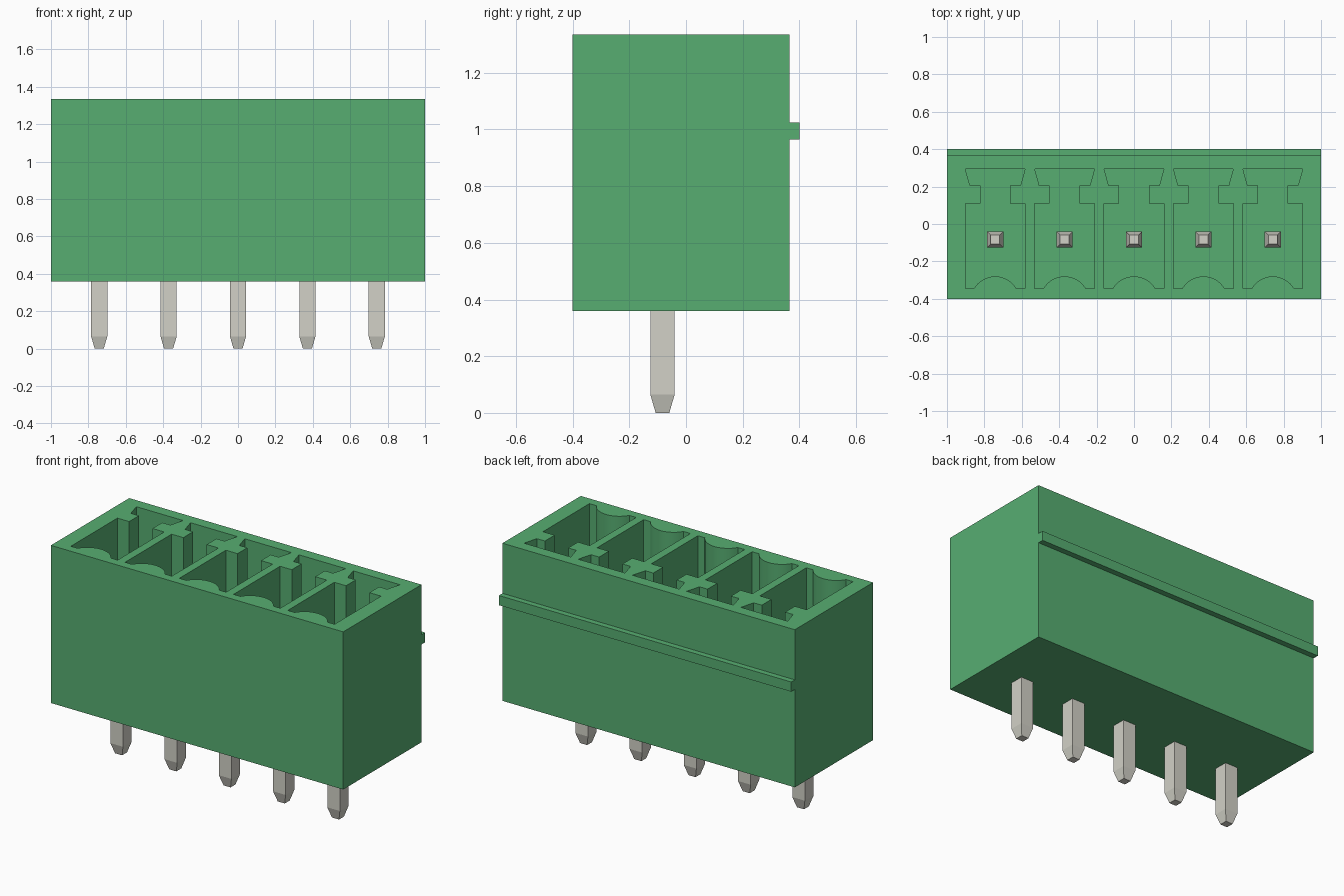
import bpy
import bmesh
import math

cube = bpy.data.objects.get("Cube")
if cube:
    bpy.data.objects.remove(cube, do_unlink=True)

PITCH = 0.371
CENTRES = [PITCH * (i - 2) for i in range(5)]
BASE, TOP, FLOOR = 0.36, 1.335, 0.53
PIN_Y, PIN_TOP = -0.083, 1.12


def material(name, colour):
    mat = bpy.data.materials.new(name)
    mat.use_nodes = True
    mat.diffuse_color = colour
    bsdf = next(n for n in mat.node_tree.nodes if n.type == 'BSDF_PRINCIPLED')
    bsdf.inputs["Base Color"].default_value = colour
    return mat


green = material("green plastic", (0.095, 0.42, 0.167, 1))
metal = material("tinned metal", (0.645, 0.638, 0.572, 1))


def loft(bm, rings):
    """Skin a stack of closed rings and cap both ends."""
    loops = [[bm.verts.new(p) for p in ring] for ring in rings]
    n = len(loops[0])
    for a, b in zip(loops, loops[1:]):
        for i in range(n):
            j = (i + 1) % n
            bm.faces.new((a[i], a[j], b[j], b[i]))
    bm.faces.new(loops[0][::-1])
    bm.faces.new(loops[-1])


def prism(bm, outline, z0, z1):
    loft(bm, [[(x, y, z) for x, y in outline] for z in (z0, z1)])


def finish(name, bm, mat):
    bmesh.ops.recalc_face_normals(bm, faces=bm.faces)
    mesh = bpy.data.meshes.new(name)
    bm.to_mesh(mesh)
    bm.free()
    mesh.materials.append(mat)
    obj = bpy.data.objects.new(name, mesh)
    bpy.context.collection.objects.link(obj)
    return obj


def activate(obj):
    bpy.ops.object.select_all(action='DESELECT')
    obj.select_set(True)
    bpy.context.view_layer.objects.active = obj


# Housing: side profile with the rear rib, extruded along x
profile = [(-0.4, BASE), (0.365, BASE), (0.365, 0.965), (0.4, 0.965),
           (0.4, 1.025), (0.365, 1.025), (0.365, TOP), (-0.4, TOP)]
bm = bmesh.new()
loft(bm, [[(x, y, z) for y, z in profile] for x in (-1, 1)])
housing = finish("housing", bm, green)

# Socket outline: right half, mirrored, with a rounded key at the front
right = [(0.16, -0.345), (0.16, 0.11), (0.08, 0.11), (0.08, 0.205),
         (0.135, 0.205), (0.16, 0.295)]
left = [(-x, y) for x, y in reversed(right)]
key = []
for i in range(17):
    a = math.radians(-59.6 + 119.2 * i / 16)
    key.append((0.131 * math.sin(a), -0.411 + 0.131 * math.cos(a)))
outline = right + left + key

# Cut the five sockets
bm = bmesh.new()
for cx in CENTRES:
    prism(bm, [(x + cx, y) for x, y in outline], FLOOR, TOP + 0.1)
cutter = finish("socket_cutter", bm, green)
cutter.hide_render = True
activate(housing)
mod = housing.modifiers.new("sockets", 'BOOLEAN')
mod.operation = 'DIFFERENCE'
mod.solver = 'EXACT'
mod.object = cutter
bpy.ops.object.modifier_apply(modifier=mod.name)
bpy.data.objects.remove(cutter, do_unlink=True)
activate(housing)
bpy.ops.object.shade_smooth_by_angle(angle=math.radians(20))

# Square contact pins, tapered at both ends
for i, cx in enumerate(CENTRES):
    bm = bmesh.new()
    stations = [(0, 0.024), (0.065, 0.043), (PIN_TOP - 0.065, 0.043), (PIN_TOP, 0.024)]
    loft(bm, [[(cx + sx * h, PIN_Y + sy * h, z)
               for sx, sy in ((-1, -1), (1, -1), (1, 1), (-1, 1))]
              for z, h in stations])
    finish(f"pin_{i + 1}", bm, metal)
